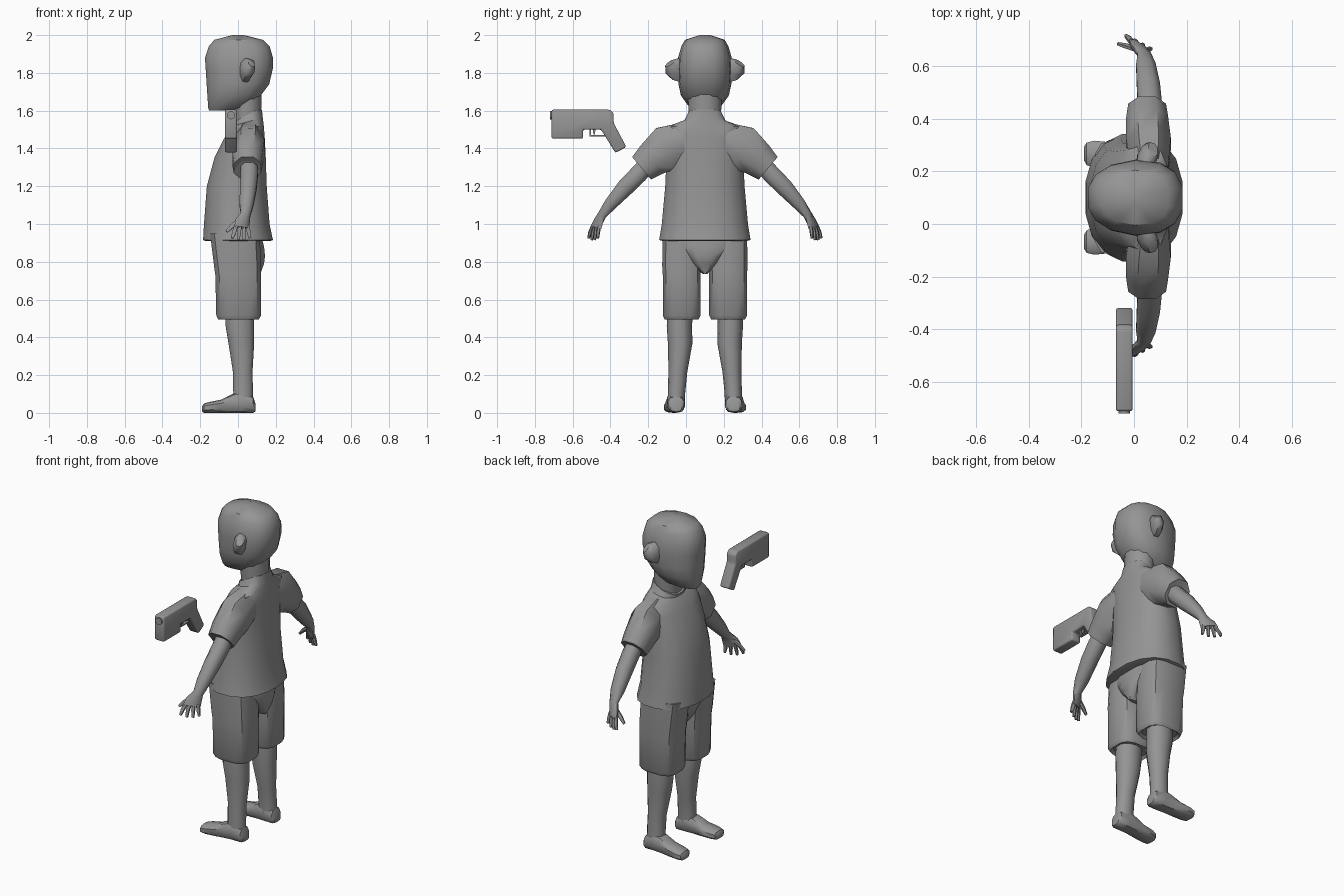
import bpy, bmesh, math
from mathutils import Vector

if "Cube" in bpy.data.objects:
    bpy.data.objects.remove(bpy.data.objects["Cube"])

CY = 0.1  # the figure's own mid-plane in y
grey = bpy.data.materials.new("plain_grey")
grey.diffuse_color = (0.3, 0.3, 0.3, 1)
grey.use_nodes = True
grey.node_tree.nodes["Principled BSDF"].inputs["Base Color"].default_value = grey.diffuse_color


def finish(name, bm, angle=40):
    bmesh.ops.recalc_face_normals(bm, faces=bm.faces)
    me = bpy.data.meshes.new(name)
    bm.to_mesh(me)
    bm.free()
    ob = bpy.data.objects.new(name, me)
    bpy.context.collection.objects.link(ob)
    me.materials.append(grey)
    bpy.ops.object.select_all(action='DESELECT')
    ob.select_set(True)
    bpy.context.view_layer.objects.active = ob
    bpy.ops.object.shade_smooth_by_angle(angle=math.radians(angle))
    return ob


def skin(name, rings, angle=40):
    """Join rings of points into a closed surface."""
    bm = bmesh.new()
    vs = [[bm.verts.new(p) for p in r] for r in rings]
    n = len(vs[0])
    for a, b in zip(vs, vs[1:]):
        for i in range(n):
            j = (i + 1) % n
            bm.faces.new((a[i], a[j], b[j], b[i]))
    bm.faces.new(vs[0])
    bm.faces.new(vs[-1])
    return finish(name, bm, angle)


def unit_ring(n, e):
    """Superellipse outline filling -1..1: e = 2 is round, larger is boxier."""
    out = []
    for i in range(n):
        t = 2 * math.pi * (i + 0.5) / n
        c, s = math.cos(t), math.sin(t)
        out.append((math.copysign(abs(c) ** (2 / e), c), math.copysign(abs(s) ** (2 / e), s)))
    mu, mv = max(p[0] for p in out), max(p[1] for p in out)
    return [(u / mu, v / mv) for u, v in out]


def stack(name, levels, n=14, e=2.5, off=0, angle=40, slope=None, taper=0):
    """Horizontal rings: z, x min, x max, half width in y; taper narrows the front."""
    rings = []
    for z, x0, x1, w in levels:
        ring = []
        for u, v in unit_ring(n, e):
            x = (x0 + x1) / 2 + u * (x1 - x0) / 2
            ring.append((x, CY + off + v * w * (1 - taper * max(0, -u)), z + (slope(x, z) if slope else 0)))
        rings.append(ring)
    return skin(name, rings, angle)


def tube(name, side, path, n=10, e=2.2, angle=50):
    """Limb: x, sideways offset, z, radius in x, radius across, optional shear that turns the palm."""
    pts = [Vector((p[0], CY + side * p[1], p[2])) for p in path]
    rings = []
    for k, p in enumerate(path):
        t = (pts[min(k + 1, len(pts) - 1)] - pts[max(k - 1, 0)]).normalized()
        across = t.cross(Vector((1, 0, 0))).normalized()
        fore = across.cross(t).normalized()
        ring = [pts[k] + fore * u * p[3] + across * v * p[4] for u, v in unit_ring(n, e)]
        if len(p) > 5:
            for q in ring:
                q.y -= side * p[5] * (q.x - p[0])
        rings.append(ring)
    return skin(name, rings, angle)


# Head with a flat, featureless front
stack("head", [(1.60, -.152, -.04, .055), (1.615, -.158, .07, .08), (1.68, -.162, .12, .127),
               (1.74, -.166, .165, .14), (1.82, -.171, .184, .145), (1.88, -.175, .185, .142),
               (1.94, -.155, .168, .125), (1.975, -.125, .132, .105), (2.0, -.03, .03, .03)],
      e=2.5, taper=.12)
stack("neck", [(1.48, -.02, .12, .08), (1.56, -.025, .122, .085), (1.70, -.04, .125, .09)], n=12, e=2)

# Shirt body, with the collar dipping at the front
stack("shirt", [(.91, -.17, .17, .22), (.915, -.185, .185, .242), (1.0, -.18, .167, .228),
                (1.2, -.165, .152, .21), (1.35, -.125, .147, .203), (1.45, -.075, .142, .21),
                (1.515, -.042, .137, .205), (1.555, -.03, .132, .11), (1.605, -.033, .127, .09)],
      n=16, e=2.3, slope=lambda x, z: -.5 * max(0, .10 - x) * max(0, z - 1.5) / .1)

# Shorts seat, with a wedge-shaped back
stack("shorts_seat", [(.735, -.06, .118, .012), (.79, -.10, .138, .07), (.83, -.115, .143, .1),
                      (.88, -.135, .138, .14), (.95, -.148, .12, .2)], n=12, e=3.2)

for side, tag in ((-1, "left"), (1, "right")):
    # Ear
    tube(tag + "_ear", side, [(.035, .10, 1.805, .03, .06), (.045, .145, 1.82, .034, .062),
                              (.06, .17, 1.833, .032, .052), (.072, .183, 1.852, .02, .03)], n=8)
    # Sleeve
    tube(tag + "_sleeve", side, [(.06, .10, 1.44, .07, .10), (.055, .20, 1.402, .085, .12),
                                 (.05, .28, 1.342, .08, .095), (.05, .335, 1.295, .072, .078),
                                 (.05, .33, 1.30, .05, .05)], n=8)
    # Arm and palm
    tube(tag + "_arm", side, [(.055, .29, 1.335, .045, .045), (.06, .35, 1.265, .046, .048),
                              (.055, .42, 1.195, .044, .046), (.045, .50, 1.105, .037, .034),
                              (.04, .543, 1.05, .026, .022, .2), (.025, .563, 1.015, .038, .018, .5),
                              (.02, .577, .98, .04, .015, .6)], n=8)
    # Fingers and thumb
    for i in range(4):
        f = i / 3
        tip = .925 - .012 * math.sin(math.pi * f)
        tube(f"{tag}_finger_{i + 1}", side,
             [(.05 - .06 * f, .56 + .033 * f, .99, .01, .01), (.057 - .078 * f, .565 + .043 * f, .955, .01, .01),
              (.064 - .094 * f, .567 + .049 * f, tip, .007, .007)], n=6)
    tube(tag + "_thumb", side, [(.01, .565, 1.02, .012, .012), (-.03, .577, .99, .011, .011),
                                (-.06, .585, .96, .007, .007)], n=6)
    # Shorts leg
    stack(tag + "_shorts_leg", [(.51, -.09, .095, .075), (.495, -.105, .11, .09), (.515, -.115, .122, .1),
                                (.73, -.12, .122, .1), (.78, -.127, .122, .103), (.95, -.148, .115, .1)],
          n=12, e=3.3, off=side * .123)
    # Lower leg
    tube(tag + "_leg", side, [(.01, .13, .56, .075, .068), (.01, .135, .46, .075, .067),
                              (.018, .131, .37, .068, .065), (.025, .143, .22, .052, .05),
                              (.027, .15, .11, .052, .046), (.027, .152, .04, .054, .045)], n=10)
    # Foot, lofted from heel to toe: x, top z, half width
    rings = []
    for x, top, w in ((.092, .05, .03), (.08, .085, .042), (.02, .115, .047), (-.03, .10, .046),
                      (-.09, .07, .05), (-.15, .058, .052), (-.18, .05, .043), (-.19, .035, .026)):
        low = .008 if x < -.185 or x > .09 else 0
        y = .153 + .07 * max(0, .02 - x)
        rings.append([(x, CY + side * (y + u * w), (top + low) / 2 + v * (top - low) / 2)
                      for u, v in unit_ring(10, 2.8)])
    skin(tag + "_foot", rings)


def plate(name, outline, x0, x1, bevel):
    """Side outline (y, z) extruded across x."""
    bm = bmesh.new()
    face = bm.faces.new([bm.verts.new((x0, y, z)) for y, z in outline])
    new = bmesh.ops.extrude_face_region(bm, geom=[face])["geom"]
    bmesh.ops.translate(bm, vec=(x1 - x0, 0, 0), verts=[v for v in new if isinstance(v, bmesh.types.BMVert)])
    if bevel:
        bmesh.ops.bevel(bm, geom=list(bm.edges), offset=bevel, segments=2, profile=.5, affect='EDGES')
    return finish(name, bm, 50)


# Floating pistol: body with raked grip, trigger guard, trigger and muzzle
plate("pistol_body", [(-.712, 1.605), (-.712, 1.452), (-.545, 1.452), (-.545, 1.5), (-.45, 1.5),
                      (-.373, 1.376), (-.316, 1.408), (-.383, 1.535), (-.383, 1.585), (-.402, 1.605)],
      -.069, -.005, .009)
plate("trigger_guard", [(-.51, 1.505), (-.51, 1.463), (-.43, 1.463), (-.43, 1.47), (-.502, 1.47), (-.502, 1.505)],
      -.045, -.029, 0)
plate("trigger", [(-.495, 1.505), (-.49, 1.475), (-.483, 1.475), (-.478, 1.505)], -.042, -.032, 0)
bm = bmesh.new()
bmesh.ops.create_cone(bm, cap_ends=True, segments=12, radius1=.022, radius2=.022, depth=.04)
for v in bm.verts:
    v.co = (v.co.x - .037, v.co.z - .70, v.co.y + 1.576)
finish("muzzle", bm)
